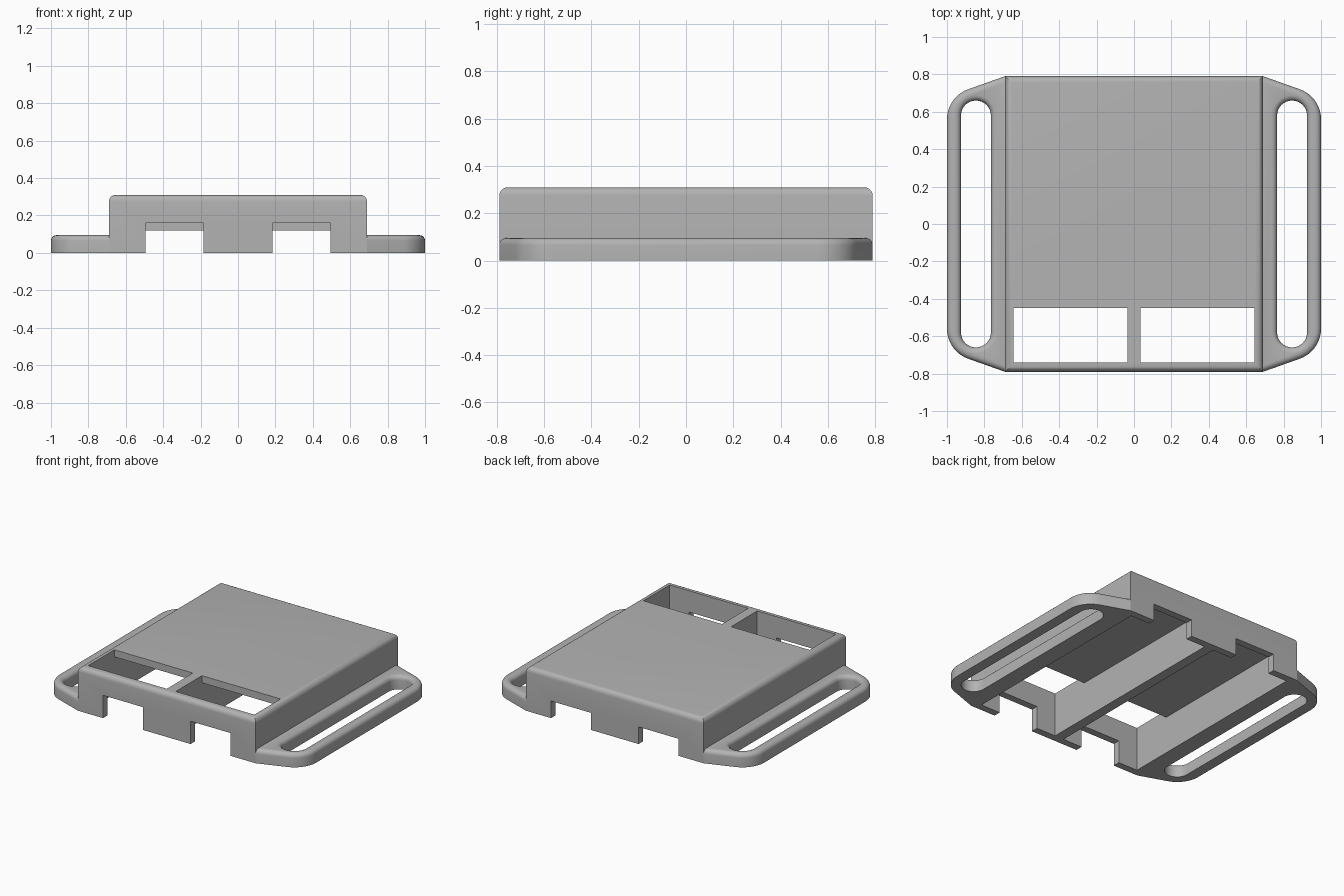
import bpy, bmesh, math
from mathutils import Vector

cube = bpy.data.objects.get("Cube")
if cube:
    bpy.data.objects.remove(cube, do_unlink=True)

grey = bpy.data.materials.new("plain_grey")
grey.use_nodes = True
colour = (0.45, 0.45, 0.45, 1)
grey.diffuse_color = colour
shader = next(n for n in grey.node_tree.nodes if n.type == 'BSDF_PRINCIPLED')
shader.inputs["Base Color"].default_value = colour
shader.inputs["Roughness"].default_value = 0.6


def prism(name, points, direction):
    """Extrude a closed planar polygon along a direction."""
    bm = bmesh.new()
    face = bm.faces.new([bm.verts.new(p) for p in points])
    made = bmesh.ops.extrude_face_region(bm, geom=[face])["geom"]
    moved = [g for g in made if isinstance(g, bmesh.types.BMVert)]
    bmesh.ops.translate(bm, verts=moved, vec=Vector(direction))
    bmesh.ops.recalc_face_normals(bm, faces=bm.faces[:])
    mesh = bpy.data.meshes.new(name)
    bm.to_mesh(mesh)
    bm.free()
    mesh.materials.append(grey)
    obj = bpy.data.objects.new(name, mesh)
    bpy.context.collection.objects.link(obj)
    return obj


def box(name, x0, x1, y0, y1, z0, z1):
    return prism(name, [(x0, y0, z0), (x1, y0, z0), (x1, y1, z0), (x0, y1, z0)],
                 (0, 0, z1 - z0))


def select(obj):
    bpy.ops.object.select_all(action='DESELECT')
    obj.select_set(True)
    bpy.context.view_layer.objects.active = obj


def cut(obj, cutter):
    """Subtract the cutter, then discard it."""
    cutter.hide_render = True
    select(obj)
    mod = obj.modifiers.new("cut", 'BOOLEAN')
    mod.operation, mod.solver, mod.object = 'DIFFERENCE', 'EXACT', cutter
    bpy.ops.object.modifier_apply(modifier=mod.name)
    bpy.data.objects.remove(cutter, do_unlink=True)


def round_top(obj, top, radius, inner_x=None):
    """Round the rim of the top face, leaving the seam at inner_x alone."""
    bm = bmesh.new()
    bm.from_mesh(obj.data)

    def on_seam(e):
        return inner_x is not None and all(abs(v.co.x - inner_x) < 1e-4 for v in e.verts)

    rim = [e for e in bm.edges
           if all(abs(v.co.z - top) < 1e-4 for v in e.verts)
           and len(e.link_faces) == 2 and e.calc_face_angle() > 1 and not on_seam(e)]
    bmesh.ops.bevel(bm, geom=rim, offset=radius, segments=5, profile=0.5, affect='EDGES')
    if inner_x is not None:
        seam = [f for f in bm.faces if all(abs(v.co.x - inner_x) < 1e-4 for v in f.verts)]
        bmesh.ops.delete(bm, geom=seam, context='FACES')
    bm.to_mesh(obj.data)
    bm.free()


def arc(cx, cy, r, a0, a1, n):
    return [(cx + r * math.cos(math.radians(a0 + (a1 - a0) * i / n)),
             cy + r * math.sin(math.radians(a0 + (a1 - a0) * i / n)), 0)
            for i in range(n + 1)]


# Housing: shell with two open-bottomed bays, each with a top window
housing = box("housing", -0.69, 0.69, -0.79, 0.79, 0, 0.31)
round_top(housing, 0.31, 0.035)
bay = [(-0.74, -0.1), (0.74, -0.1), (0.74, 0.26), (-0.45, 0.26), (-0.45, 0.5), (-0.74, 0.5)]
for side in (-1, 1):
    cut(housing, prism("bay_cutter", [(side * 0.035, y, z) for y, z in bay],
                       (side * 0.61, 0, 0)))

# Notches in the front and back walls
for side in (-1, 1):
    x0, x1 = sorted((side * 0.185, side * 0.495))
    cut(housing, box("front_notch_cutter", x0, x1, -0.9, -0.7, -0.1, 0.16))
    cut(housing, box("back_notch_cutter", x0, x1, 0.7, 0.9, -0.1, 0.12))

# Strap loops: tapered flange with rounded corners and a long slot
corner = arc(0.83, 0.56, 0.17, 0, 72, 10)
outline = [(0.69, 0.79, 0)] + corner[::-1]
outline += [(x, -y, z) for x, y, z in reversed(outline)]
loops = prism("strap_loops", outline, (0, 0, 0.095))
slot = arc(0.845, 0.58, 0.08, 0, 180, 16) + arc(0.845, -0.58, 0.08, 180, 360, 16)
cut(loops, prism("slot_cutter", [(x, y, -0.1) for x, y, z in slot], (0, 0, 0.4)))
round_top(loops, 0.095, 0.03, inner_x=0.69)
select(loops)
mirror = loops.modifiers.new("mirror", 'MIRROR')
bpy.ops.object.modifier_apply(modifier=mirror.name)

for obj in (housing, loops):
    select(obj)
    bpy.ops.object.shade_smooth_by_angle(angle=math.radians(32))
